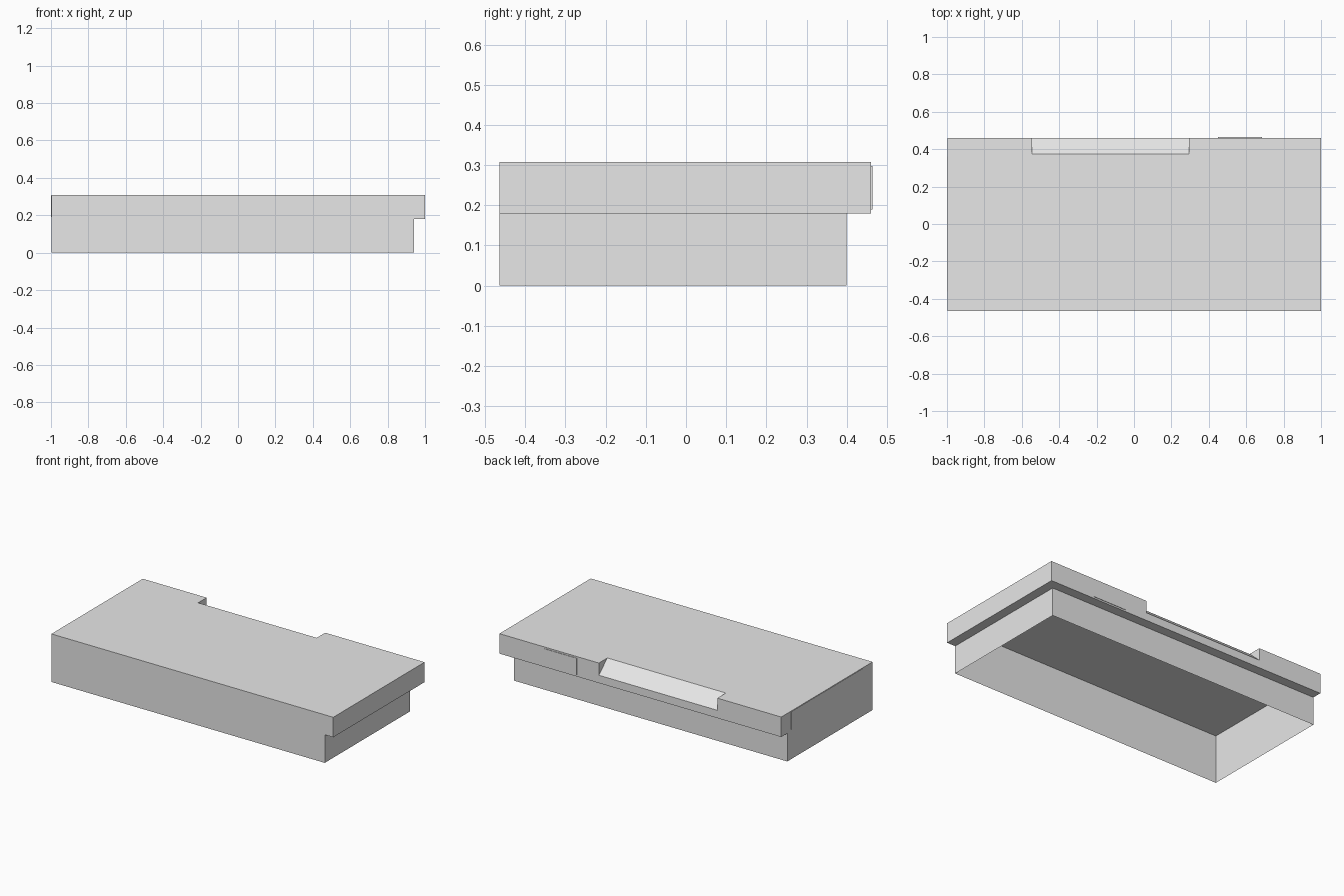
import bpy
import bmesh

cube = bpy.data.objects.get("Cube")
if cube:
    bpy.data.objects.remove(cube, do_unlink=True)

grey = bpy.data.materials.new("light_grey")
grey.use_nodes = True
colour = (0.8, 0.8, 0.8, 1)
grey.diffuse_color = colour
grey.node_tree.nodes["Principled BSDF"].inputs["Base Color"].default_value = colour


def add_object(name, bm):
    mesh = bpy.data.meshes.new(name)
    bm.to_mesh(mesh)
    bm.free()
    mesh.materials.append(grey)
    obj = bpy.data.objects.new(name, mesh)
    bpy.context.collection.objects.link(obj)
    return obj


def add_plate(name, low, high):
    bm = bmesh.new()
    bmesh.ops.create_cube(bm, size=1)
    for v in bm.verts:
        v.co = [(a + b) / 2 + c * (b - a) for a, b, c in zip(low, high, v.co)]
    return add_object(name, bm)


# Main dimensions: outer slab, set-back lower body, sloped notch
left, right, body_right = -0.998, 1.0, 0.94
front, back, body_back = -0.464, 0.461, 0.40
top, ledge = 0.308, 0.18
notch_a, notch_b, notch_y, notch_z = -0.545, 0.295, 0.375, 0.23

# Hollow cover, open underneath, made of single-sheet walls
walls = [
    # top with the notch cut from its back edge
    [(left, front, top), (right, front, top), (right, back, top),
     (notch_b, back, top), (notch_b, notch_y, top),
     (notch_a, notch_y, top), (notch_a, back, top), (left, back, top)],
    # sloped notch floor and its cheeks
    [(notch_a, notch_y, top), (notch_b, notch_y, top),
     (notch_b, back, notch_z), (notch_a, back, notch_z)],
    [(notch_a, notch_y, top), (notch_a, back, notch_z), (notch_a, back, top)],
    [(notch_b, notch_y, top), (notch_b, back, top), (notch_b, back, notch_z)],
    # upper back wall
    [(right, back, ledge), (left, back, ledge), (left, back, top),
     (notch_a, back, top), (notch_a, back, notch_z),
     (notch_b, back, notch_z), (notch_b, back, top), (right, back, top)],
    # upper right wall
    [(right, front, ledge), (right, back, ledge),
     (right, back, top), (right, front, top)],
    # stepped front and left walls
    [(left, front, 0), (body_right, front, 0), (body_right, front, ledge),
     (right, front, ledge), (right, front, top), (left, front, top)],
    [(left, front, 0), (left, front, top), (left, back, top),
     (left, back, ledge), (left, body_back, ledge), (left, body_back, 0)],
    # underside of the overhang
    [(left, body_back, ledge), (left, back, ledge), (right, back, ledge),
     (right, front, ledge), (body_right, front, ledge),
     (body_right, body_back, ledge)],
    # lower back and right walls
    [(body_right, body_back, 0), (left, body_back, 0),
     (left, body_back, ledge), (body_right, body_back, ledge)],
    [(body_right, front, 0), (body_right, body_back, 0),
     (body_right, body_back, ledge), (body_right, front, ledge)],
]
bm = bmesh.new()
for wall in walls:
    bm.faces.new([bm.verts.new(p) for p in wall])
bmesh.ops.remove_doubles(bm, verts=bm.verts, dist=0.0001)
bmesh.ops.recalc_face_normals(bm, faces=bm.faces)
bm.faces.ensure_lookup_table()
if bm.faces[0].normal.z < 0:
    bmesh.ops.reverse_faces(bm, faces=bm.faces)
add_object("hollow_cover", bm)

# Thin raised plates on the back and left walls
add_plate("back_plate", (0.45, back, 0.19), (0.685, 0.464, 0.298))
add_plate("left_plate", (-1.0, -0.36, 0.19), (left, 0.36, 0.305))
